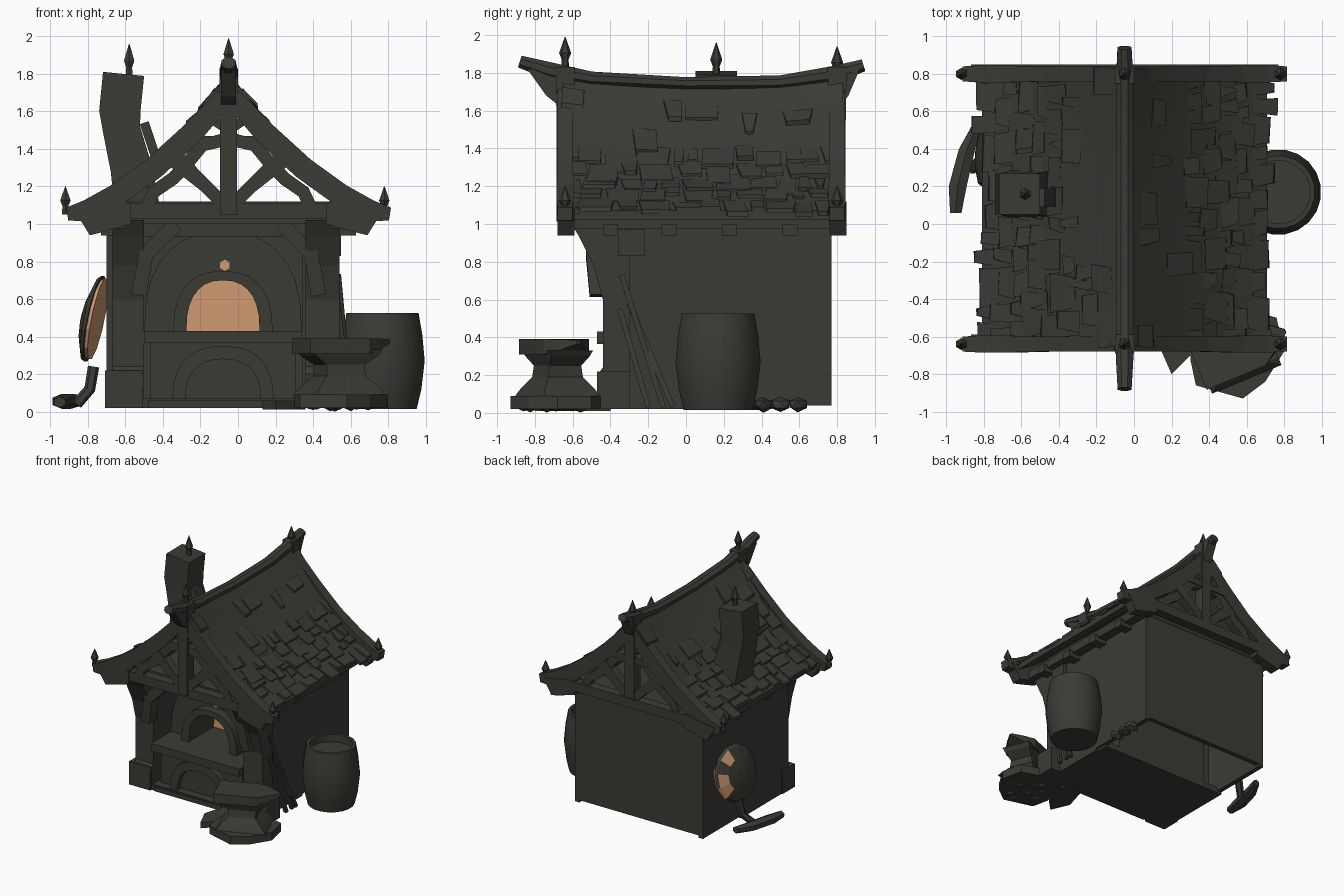
import bpy, bmesh, math, random
from mathutils import Vector, Matrix

if "Cube" in bpy.data.objects:
    bpy.data.objects.remove(bpy.data.objects["Cube"])

random.seed(4)
CX = -0.05  # symmetry line of the house


def material(name, col):
    m = bpy.data.materials.new(name)
    m.diffuse_color = (*col, 1)
    m.use_nodes = True
    m.node_tree.nodes["Principled BSDF"].inputs["Base Color"].default_value = m.diffuse_color
    return m


DARK = material("dark_charcoal", (0.043, 0.043, 0.036))
GLOW = material("ember_orange", (0.64, 0.33, 0.165))


def finish(name, bm, mat=DARK):
    bmesh.ops.recalc_face_normals(bm, faces=bm.faces)
    me = bpy.data.meshes.new(name)
    bm.to_mesh(me)
    bm.free()
    me.materials.append(mat)
    ob = bpy.data.objects.new(name, me)
    bpy.context.collection.objects.link(ob)
    return ob


def box(name, x0, x1, y0, y1, z0, z1, mat=DARK):
    return prism(name, [(x0, z0), (x1, z0), (x1, z1), (x0, z1)], 'y', y0, y1, mat)


def prism(name, pts, axis, lo, hi, mat=DARK):
    """Extrude a 2D outline along x, y or z."""
    place = {'x': lambda a, b, t: (t, a, b), 'y': lambda a, b, t: (a, t, b), 'z': lambda a, b, t: (a, b, t)}[axis]
    bm = bmesh.new()
    f = bm.faces.new([bm.verts.new(place(a, b, lo)) for a, b in pts])
    new = bmesh.ops.extrude_face_region(bm, geom=[f])['geom']
    if not f.is_valid or len(f.edges[0].link_faces) < 2:
        bm.faces.new([v for v in bm.verts][:len(pts)])
    d = Vector(place(0, 0, hi - lo))
    bmesh.ops.translate(bm, vec=d, verts=[v for v in new if isinstance(v, bmesh.types.BMVert)])
    return finish(name, bm, mat)


def sweep(name, pts, radii, side=(0, 1, 0), n=4, mat=DARK, tangent=None):
    """Sweep an n-sided section; radii are (along side, along normal) half sizes."""
    pts = [Vector(p) for p in pts]
    if not isinstance(radii, list):
        radii = [radii] * len(pts)
    side = Vector(side).normalized()
    bm, rings = bmesh.new(), []
    k = 1 / math.cos(math.pi / n) if n == 4 else 1
    for i, p in enumerate(pts):
        t = Vector(tangent) if tangent else (pts[min(i + 1, len(pts) - 1)] - pts[max(i - 1, 0)]).normalized()
        nor = t.cross(side).normalized()
        a, b = radii[i]
        rings.append([bm.verts.new(p + side * a * k * math.cos(w) + nor * b * k * math.sin(w))
                      for w in [(j + .5) * math.tau / n for j in range(n)]])
    for r, s in zip(rings, rings[1:]):
        for j in range(n):
            bm.faces.new((r[j], r[(j + 1) % n], s[(j + 1) % n], s[j]))
    bm.faces.new(rings[0])
    bm.faces.new(rings[-1])
    return finish(name, bm, mat)


def lathe(name, x, y, prof, n=16):
    return sweep(name, [(x, y, z) for r, z in prof], [(r, r) for r, z in prof], (1, 0, 0), n, DARK, (0, 0, 1))


def arch(name, cx, cz, inner, outer, y0, y1, n=14):
    bm, cols = bmesh.new(), []
    for i in range(n + 1):
        c, s = math.cos(math.pi * i / n), abs(math.sin(math.pi * i / n)) ** .8
        c = math.copysign(abs(c) ** .85, c)
        cols.append([bm.verts.new((cx + r[0] * c, y, cz + r[1] * s))
                     for r, y in ((inner, y0), (outer, y0), (outer, y1), (inner, y1))])
    for a, b in zip(cols, cols[1:]):
        for j in range(4):
            bm.faces.new((a[j], a[(j + 1) % 4], b[(j + 1) % 4], b[j]))
    bm.faces.new(cols[0])
    bm.faces.new(cols[-1])
    return finish(name, bm)


def finial(name, x, y, z, h):
    lathe(name, x, y, [(.022, z), (.018, z + h * .3), (.032, z + h * .5), (.002, z + h)], 6)


def roof_z(d, y):
    sag = .07 * ((y - .08) / .75) ** 2 * max(0, 1 - d / .5)
    return 1.74 - 1.2 * d + .42 * d * d + sag


# ---- house walls (hollow, open underneath), recess
box("back_wall", -.70, .52, .73, .77, .06, 1.0)
for nm, a, b, c, d in (("left", -.70, -.66, -.70, -.50), ("right", .48, .52, .34, .52)):
    box(nm + "_wall", a, b, -.40, .77, .04, 1.0)
    box(nm + "_recess_wall", c, d, -.40, .14, .02, 1.0)
box("forge_core", -.52, .36, .10, .25, .02, 1.0)
box("recess_floor", -.70, .50, -.45, .25, .02, .07)
box("attic_floor", -.68, .50, -.45, .76, .97, 1.01)
post = [(-.45, .02), (-.47, .2), (-.44, .24), (-.44, .6), (-.49, .78), (-.57, .94), (-.62, 1.02), (-.3, 1.02), (-.3, .02)]
for s, side in ((-1, "left"), (1, "right")):
    a, b = sorted((CX + s * .43 - .02, CX + s * .59 - .03 * (s < 0)))
    prism(side + "_front_post", post, 'x', a, b)
    sweep(side + "_knee_brace", [(CX + s * .48, -.46, .62), (CX + s * .44, -.48, .84), (CX + s * .28, -.48, 1.0)], (.05, .04))
    box(side + "_post_foot", CX + s * .56 - .1, CX + s * .56 + .1, -.47, -.3, .02, .22)
    # ---- eave beam and rafter ends
    sweep(side + "_eave_beam", [(CX + s * .60, -.62, 1.01), (CX + s * .60, .80, 1.01)], (.05, .035), (1, 0, 0))
    for i, y in enumerate((-.4, -.09, .23, .55)):
        box(f"{side}_rafter_end_{i}", *sorted((CX + s * .5, CX + s * .68)), y - .04, y + .04, .94, 1.0)
box("front_tie_beam", -.62, .52, -.58, -.46, 1.0, 1.12)
box("front_lintel", -.50, .36, -.46, -.36, .93, 1.0)

# ---- forge
OX = -.08
arch("oven_mouth_ring", OX, .43, (.195, .27), (.265, .32), -.28, .08)
arch("oven_hood", OX, .43, (.24, .31), (.42, .53), -.20, .11)
box("oven_glow", OX - .24, OX + .24, .06, .10, .42, .73, GLOW)
bm = bmesh.new()
bmesh.ops.create_circle(bm, cap_ends=True, segments=6, radius=.03,
                        matrix=Matrix.Translation((-.07, -.204, .78)) @ Matrix.Rotation(math.pi / 2, 4, 'X'))
finish("hood_vent_glow", bm, GLOW)
box("forge_table", -.50, .34, -.47, .1, .365, .43)
box("forge_base", -.47, .31, -.38, .1, .05, .37)
arch("ash_arch", OX, .06, (.20, .22), (.27, .29), -.43, -.37)
box("forge_step", -.48, .30, -.46, -.36, .02, .06)

# ---- roof: sagging shells with loose shingles
YS = [-.65 + 1.48 * i / 10 for i in range(11)]
for s, side in ((-1, "left"), (1, "right")):
    bm = bmesh.new()
    g = [[[bm.verts.new((CX + s * d, y, roof_z(d, y) - t)) for y in YS]
          for d in [.76 * i / 8 for i in range(9)]] for t in (0, .05)]
    for lay in g:
        for r, q in zip(lay, lay[1:]):
            for j in range(10):
                bm.faces.new((r[j], r[j + 1], q[j + 1], q[j]))
    for i in range(8):
        for j in (0, 10):
            bm.faces.new((g[0][i][j], g[0][i + 1][j], g[1][i + 1][j], g[1][i][j]))
    for j in range(10):
        bm.faces.new((g[0][8][j], g[0][8][j + 1], g[1][8][j + 1], g[1][8][j]))
    finish(side + "_roof", bm)
    bm = bmesh.new()
    for row in range(8):
        y = -.66
        while y < .80:
            w = random.uniform(.07, .2)
            y1 = min(y + w, .845)
            if row > 2 or random.random() < .3:
                d0 = .07 + row * .085 + random.uniform(-.02, .02)
                d1 = d0 + random.uniform(.06, .13)
                lift = random.uniform(.005, .025)
                skew = random.uniform(-.03, .03)
                vs = []
                for d, e, k in ((d0, .002, 0), (d1, lift, skew)):
                    for yy in (y + .005 + k, y1 - random.uniform(0, .03)):
                        for t in (e, e - .025):
                            vs.append(bm.verts.new((CX + s * (d + random.uniform(0, .015)), yy, roof_z(d, yy) + t)))
                for f in ((0, 2, 6, 4), (1, 3, 7, 5), (0, 1, 3, 2), (4, 5, 7, 6), (0, 1, 5, 4), (2, 3, 7, 6)):
                    bm.faces.new([vs[k] for k in f])
            y = y1
    finish(side + "_shingles", bm)

# ---- ridge beam with raised ends
sweep("ridge_beam", [(CX, -.88, 1.86), (CX, -.72, 1.81), (CX, -.5, 1.77), (CX, 0, 1.745), (CX, .5, 1.75),
                     (CX, .78, 1.79), (CX, .94, 1.84)],
      [(.04, .035), (.05, .05), (.05, .04), (.05, .035), (.05, .04), (.05, .05), (.04, .035)], (1, 0, 0), 8)

# ---- gable trusses, front and back
for y, end, top in ((-.64, "front", 1.99), (.80, "back", 1.94)):
    sweep(end + "_king_post", [(CX, y, 1.05), (CX, y, 1.5), (CX, y, 1.83)], [(.045, .045), (.045, .045), (.05, .05)])
    finial(end + "_ridge_finial", CX, y, top - .17, .17)
    box(end + "_collar_tie", CX - .24, CX + .24, y - .03, y + .04, 1.42, 1.47)
    box(end + "_tie_beam", CX - .62, CX + .62, y - .03, y + .05, 1.03, 1.11)
    # bracket under the ridge nose
    o, reach = (-1, .20) if y < 0 else (1, .12)
    prism(end + "_ridge_bracket", [(y, 1.6), (y + o * reach * .5, 1.68), (y + o * reach, 1.82), (y, 1.82)],
          'x', CX - .04, CX + .04)
    for s, side in ((-1, "left"), (1, "right")):
        tag = f"{end}_{side}"
        ds = [.02, .2, .4, .6, .75, .86]
        sweep(tag + "_bargeboard", [(CX + s * d, y, 1.70 - 1.2 * d + .48 * d * d + (.03 if d > .8 else 0)) for d in ds],
              [(.04, .05), (.04, .06), (.04, .06), (.045, .06), (.045, .06), (.04, .035)])
        sweep(tag + "_strut", [(CX, y, 1.08), (CX + s * .12, y, 1.2), (CX + s * .30, y, 1.36)],
              [(.035, .035), (.035, .035), (.035, .05)])
        sweep(tag + "_arch_brace", [(CX + s * .02, y, 1.45), (CX + s * .14, y, 1.42), (CX + s * .24, y, 1.30),
                                    (CX + s * .30, y, 1.24), (CX + s * .40, y, 1.17), (CX + s * .44, y, 1.08)], (.03, .035))
        sweep(tag + "_upper_brace", [(CX, y, 1.5), (CX + s * .12, y, 1.58)], (.03, .025))
        prism(tag + "_eave_bracket", [(CX + s * .52, 1.12), (CX + s * .82, 1.07), (CX + s * .74, .94),
                                      (CX + s * .66, .96), (CX + s * .52, 1.0)], 'y', y - .04, y + .05)
        finial(tag + "_eave_finial", CX + s * .85 - .02, y, 1.05, .15)

# ---- crooked chimney
sweep("chimney", [(-.54, .16, 1.1), (-.57, .16, 1.3), (-.62, .16, 1.5), (-.63, .16, 1.6), (-.61, .16, 1.8)],
      [(.13, .12), (.12, .11), (.11, .10), (.11, .11), (.11, .11)])
finial("chimney_finial", -.58, .16, 1.78, .18)
sweep("chimney_prop", [(-.42, .14, 1.30), (-.50, .14, 1.54)], (.05, .025))

# ---- barrel with sunken lid
lathe("barrel", .77, .17, [(.185, .015), (.21, .12), (.228, .27), (.215, .41), (.195, .525), (.17, .525), (.17, .46)], 20)

# ---- anvil on its rubble base
U = Vector((.92, .38, 0))
C = Vector((.54, -.68, 0))
W = Vector((-.38, .92, 0))
sweep("anvil_body", [C + Vector((0, 0, z)) for z in (.09, .13, .19, .25, .30, .33)],
      [(.2, .16), (.17, .14), (.11, .10), (.11, .09), (.18, .11), (.2, .12)], U)
sweep("anvil_top", [C + U * t + Vector((0, 0, z)) for t, z in ((-.22, .35), (.12, .35), (.2, .36), (.29, .375))],
      [(.13, .04), (.13, .04), (.08, .03), (.01, .01)], W)
prism("anvil_slab", [(.30, -.72), (.33, -.86), (.58, -.93), (.70, -.84), (.80, -.68), (.76, -.5), (.5, -.42), (.32, -.5)],
      'z', .02, .09)
prism("paving_left", [(.13, -.64), (.2, -.80), (.3, -.70), (.36, -.4), (.2, -.4)], 'z', .01, .06)
for i in range(12):  # loose stones round the anvil and wall
    x, y = ((random.uniform(.38, .74), random.uniform(-.86, -.50)) if i < 9 else (.52, .32 + .09 * (i - 8)))
    bm = bmesh.new()
    bmesh.ops.create_icosphere(bm, subdivisions=1, radius=1)
    for v in bm.verts:
        v.co = Vector((x, y, .045)) + Vector((v.co.x * .07, v.co.y * .06, v.co.z * .045)) * random.uniform(.75, 1)
    finish(f"stone_{i}", bm)

# ---- tools leaning on the right wall
for i, (y0, z0, y1) in enumerate(((-.34, .73, -.12), (-.30, .58, -.07), (-.35, .55, -.2))):
    sweep(f"leaning_rod_{i}", [(.535, y0, z0), (.60, y1, .03)], (.014, .014), (1, 0, 0))
box("wall_plaque", .51, .55, -.36, -.22, .83, .97)

# ---- round shield leaning on the left wall, warm inner face and worn patches
for name, mat, off, r in (("shield", DARK, 0, 1), ("shield_inner_face", GLOW, .02, .95)):
    ob = sweep(name, [(x + off, .42, .495) for x in (-.83, -.815, -.785, -.765)],
               [(.05 * r, .05 * r), (.13 * r, .13 * r), (.21 * r, .22 * r), (.225 * r, .235 * r)],
               (0, 1, 0), 12, mat, (1, 0, 0))
    ob.data.materials.append(GLOW)
    for f in ob.data.polygons:
        if any((f.center - Vector((-.80, *p))).length < .065 for p in ((.50, .62), (.59, .44))):
            f.material_index = 1
    for v in ob.data.vertices:  # lean and turn towards the wall
        v.co.x += (v.co.z - .5) * .2 + (v.co.y - .42) * .17

# ---- logs lying at the left
sweep("ground_log", [(-.95, .06, .05), (-.94, .2, .055), (-.89, .4, .055), (-.84, .52, .06)],
      [(.035, .03), (.055, .04), (.05, .04), (.03, .03)], (1, 0, 0), 6)
sweep("small_log", [(-.86, .30, .04), (-.79, .36, .12), (-.77, .38, .24)], (.035, .03), (0, 1, 0), 6)

for ob in bpy.data.objects:
    if ob.name in ("barrel", "ridge_beam", "left_roof", "right_roof", "oven_hood", "oven_mouth_ring"):
        bpy.context.view_layer.objects.active = ob
        bpy.ops.object.select_all(action='DESELECT')
        ob.select_set(True)
        bpy.ops.object.shade_smooth_by_angle(angle=math.radians(35))
